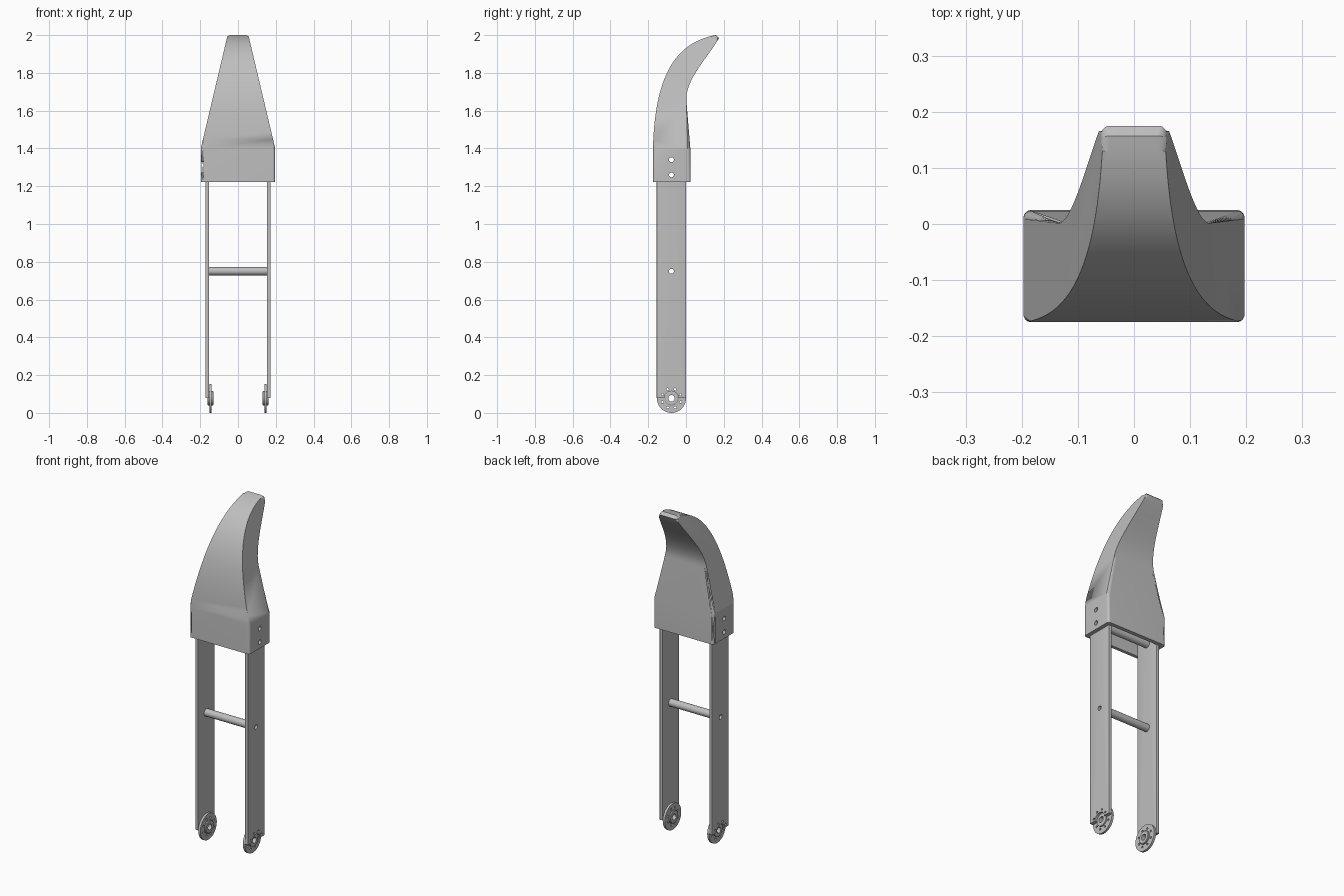
import bpy, bmesh, math
from mathutils import Vector, Matrix
from mathutils.geometry import interpolate_bezier

cube = bpy.data.objects.get("Cube")
if cube:
    bpy.data.objects.remove(cube, do_unlink=True)

grey = bpy.data.materials.new("light_grey")
grey.use_nodes = True
colour = (0.52, 0.52, 0.52, 1)
grey.diffuse_color = colour
grey.node_tree.nodes["Principled BSDF"].inputs["Base Color"].default_value = colour

AXIS_Y = -0.077          # shared centre line of legs, tubes and hubs
HUB_Z = 0.077
PINS = (0.75, 1.26, 1.34)
BOLTS = [(AXIS_Y + 0.052 * math.cos(a), HUB_Z + 0.052 * math.sin(a))
         for a in (math.radians(22.5 + 45 * i) for i in range(8))]


def finish(name, bm):
    bmesh.ops.recalc_face_normals(bm, faces=bm.faces)
    mesh = bpy.data.meshes.new(name)
    bm.to_mesh(mesh)
    bm.free()
    obj = bpy.data.objects.new(name, mesh)
    bpy.context.collection.objects.link(obj)
    mesh.materials.append(grey)
    return obj


def activate(obj):
    bpy.ops.object.select_all(action='DESELECT')
    obj.select_set(True)
    bpy.context.view_layer.objects.active = obj


def smooth(obj, degrees=30):
    activate(obj)
    bpy.ops.object.shade_smooth_by_angle(angle=math.radians(degrees))


def box(name, lo, hi, bevel=0):
    bm = bmesh.new()
    lo, hi = Vector(lo), Vector(hi)
    bmesh.ops.create_cube(bm, size=1, matrix=Matrix.Translation((lo + hi) / 2)
                          @ Matrix.Diagonal((*(hi - lo), 1)))
    if bevel:
        upright = [e for e in bm.edges
                   if abs(e.verts[0].co.z - e.verts[1].co.z) > 0.1]
        bmesh.ops.bevel(bm, geom=upright, offset=bevel, segments=3,
                        profile=0.5, affect='EDGES')
    return finish(name, bm)


def drills(holes):
    """One cutter made of cylinders along x; holes are (y, z, radius)."""
    bm = bmesh.new()
    for y, z, r in holes:
        bmesh.ops.create_cone(bm, cap_ends=True, segments=24, radius1=r,
                              radius2=r, depth=1,
                              matrix=Matrix.Translation((0, y, z))
                              @ Matrix.Rotation(math.pi / 2, 4, 'Y'))
    return finish("cutter", bm)


def cut(obj, cutter):
    cutter.hide_render = True
    mod = obj.modifiers.new("cut", 'BOOLEAN')
    mod.operation = 'DIFFERENCE'
    mod.solver = 'EXACT'
    mod.object = cutter
    activate(obj)
    bpy.ops.object.modifier_apply(modifier=mod.name)
    bpy.data.objects.remove(cutter, do_unlink=True)


def lathe(name, profile, z, segments=48):
    """Closed (x, radius) profile turned about the x axis."""
    bm = bmesh.new()
    rings = []
    for i in range(segments):
        a = math.tau * i / segments
        rings.append([bm.verts.new((x, AXIS_Y + r * math.cos(a),
                                    z + r * math.sin(a))) for x, r in profile])
    n = len(profile)
    for i in range(segments):
        p, q = rings[i], rings[(i + 1) % segments]
        for j in range(n):
            k = (j + 1) % n
            bm.faces.new((p[j], p[k], q[k], q[j]))
    return finish(name, bm)


def bezier(points, count):
    return [(p.x, p.y) for p in
            interpolate_bezier(*(Vector(p) for p in points), count)]


# Curved head: side profile, narrowing towards the tip
def half_width(z):
    return 0.197 - 0.142 * max(0, z - 1.4) / 0.6


front = bezier([(-0.175, 1.4), (-0.165, 1.78), (-0.06, 1.96), (0.157, 2.0)], 25)
back = bezier([(0.175, 1.985), (0.13, 1.9), (-0.01, 1.76), (0.002, 1.65)], 17)
upper = front + back + [(0.023, 1.4)]
profile = [(-0.175, 1.222)] + upper + [(0.025, 1.222)]
bm = bmesh.new()
sides = [[bm.verts.new((s * half_width(z), y, z)) for y, z in profile]
         for s in (-1, 1)]
count = len(profile)
for i in range(count):
    j = (i + 1) % count
    bm.faces.new((sides[0][i], sides[0][j], sides[1][j], sides[1][i]))
rim = []
for side in sides:
    bm.faces.new(side[1:-1])
    bm.faces.new((side[0], side[1], side[-2], side[-1]))
    rim += [bm.edges.get((side[i], side[i + 1])) for i in range(count - 1)]
bmesh.ops.bevel(bm, geom=rim, offset=0.014, segments=8, profile=0.5,
                affect='EDGES', clamp_overlap=True)
head = finish("head", bm)
cut(head, box("cutter", (-0.174, -0.156, 1.1), (0.174, 0.002, 1.39)))
cut(head, drills([(AXIS_Y, z, 0.013) for z in PINS[1:]]))
smooth(head, 12)

# Cross tubes between the legs
for name, z in zip(("middle_tube", "lower_head_tube", "upper_head_tube"), PINS):
    tube = lathe(name, [(-0.153, 0.013), (-0.153, 0.022),
                        (0.153, 0.022), (0.153, 0.013)], z, 32)
    smooth(tube)

# Legs and the flanged hubs at their feet
hub_profile = [(0.13, 0.017), (0.13, 0.035), (0.133, 0.038), (0.139, 0.038),
               (0.139, 0.077), (0.152, 0.077), (0.152, 0.038),
               (0.159, 0.038), (0.162, 0.033), (0.162, 0.017)]
bolt_holes = [(y, z, 0.006) for y, z in BOLTS]
for side, s in (("left", 1), ("right", -1)):
    x0, x1 = sorted((s * 0.153, s * 0.173))
    leg = box(side + "_leg", (x0, -0.155, 0.08), (x1, 0.001, 1.388), 0.003)
    cut(leg, drills([(AXIS_Y, z, 0.013) for z in PINS]
                    + [(AXIS_Y, HUB_Z, 0.038)] + bolt_holes))
    smooth(leg)
    hub = lathe(side + "_hub", [(s * x, r) for x, r in hub_profile], HUB_Z)
    cut(hub, drills(bolt_holes))
    smooth(hub)
